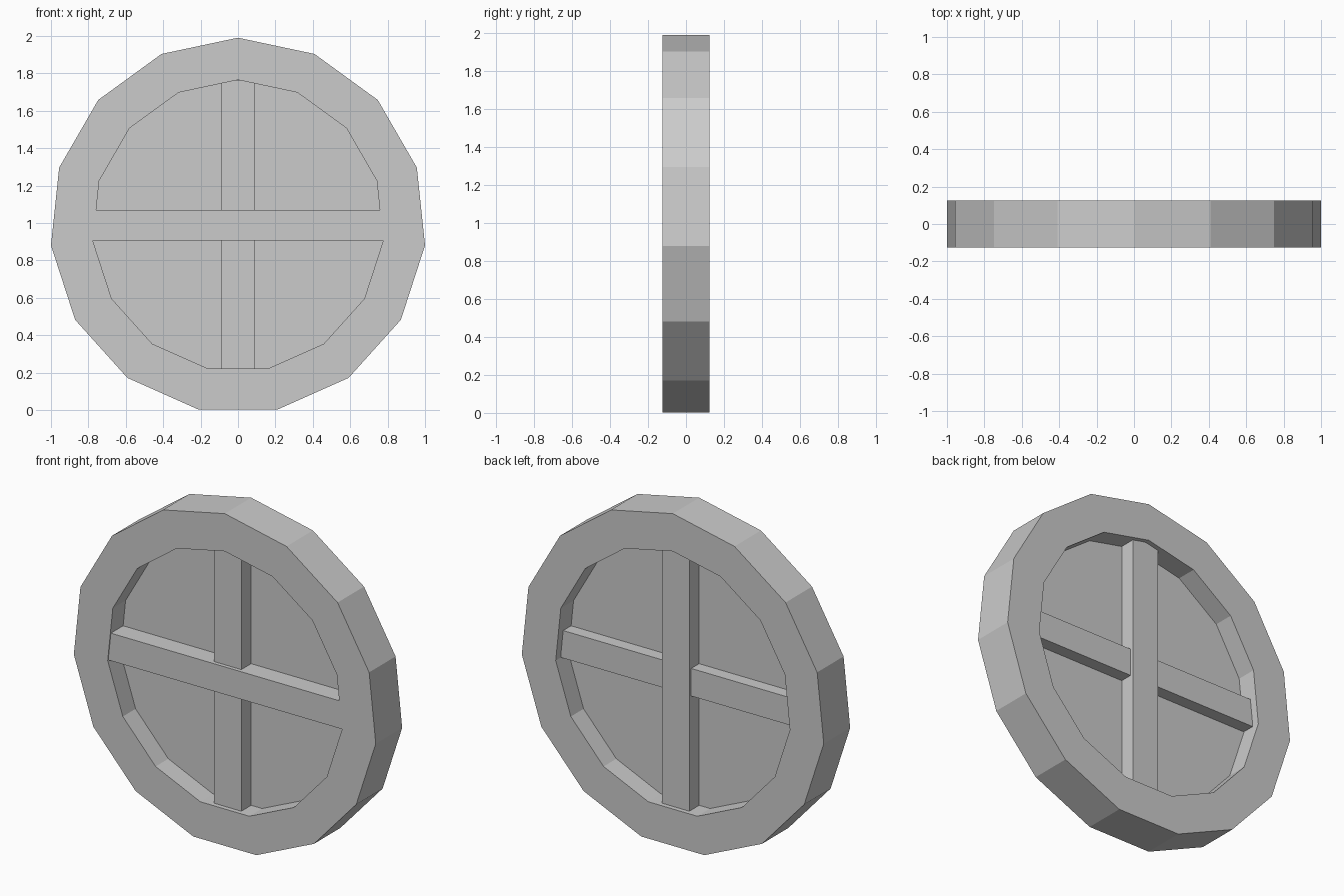
import bpy, bmesh
from math import sin, cos, pi

if "Cube" in bpy.data.objects:
    bpy.data.objects.remove(bpy.data.objects["Cube"])

SIDES = 15
CENTRE_Z = 0.985
OUTER, INNER = 1.0055, 0.78
HALF_DEPTH = 0.125


def add_object(name, bm):
    bmesh.ops.recalc_face_normals(bm, faces=bm.faces)
    mesh = bpy.data.meshes.new(name)
    bm.to_mesh(mesh)
    bm.free()
    obj = bpy.data.objects.new(name, mesh)
    bpy.context.collection.objects.link(obj)
    return obj


def ring(bm, radius, y):
    # Polygon in the XZ plane with one corner pointing straight up
    return [bm.verts.new((radius * sin(2 * pi * i / SIDES), y,
                          CENTRE_Z + radius * cos(2 * pi * i / SIDES)))
            for i in range(SIDES)]


def bridge(bm, a, b):
    for i in range(SIDES):
        j = (i + 1) % SIDES
        bm.faces.new((a[i], a[j], b[j], b[i]))


def bar(name, x, y, z):
    bm = bmesh.new()
    bmesh.ops.create_cube(bm, size=1)
    for v in bm.verts:
        v.co = [lo + (c + 0.5) * (hi - lo) for c, (lo, hi) in zip(v.co, (x, y, z))]
    return add_object(name, bm)


# Outer rim: rectangular section swept round the polygon
bm = bmesh.new()
loops = [ring(bm, r, y) for r, y in ((OUTER, -HALF_DEPTH), (OUTER, HALF_DEPTH),
                                     (INNER, HALF_DEPTH), (INNER, -HALF_DEPTH))]
for k in range(4):
    bridge(bm, loops[k], loops[(k + 1) % 4])
add_object("rim", bm)

# Thin panel closing the opening at mid depth
bm = bmesh.new()
front, back = ring(bm, INNER, -0.004), ring(bm, INNER, 0.004)
bridge(bm, front, back)
bm.faces.new(front)
bm.faces.new(back)
add_object("panel", bm)

# Crossed braces: the horizontal stands proud in front, the vertical behind
bar("horizontal_brace", (-0.774, 0.774), (-0.12, 0.079), (0.905, 1.07))
bar("vertical_brace", (-0.09, 0.09), (-0.097, 0.097), (0.222, 1.763))
